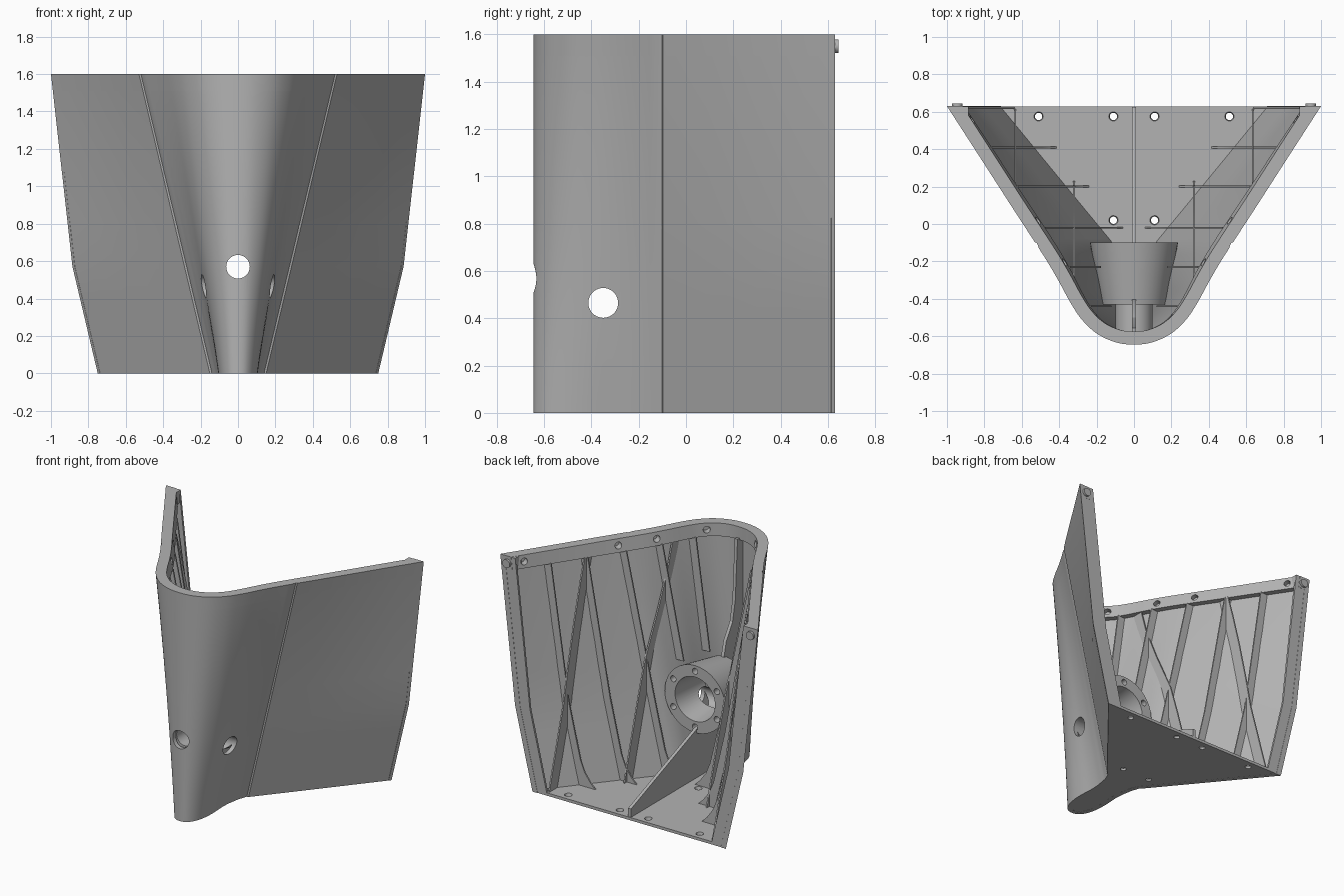
import bpy, bmesh, math
from mathutils import Vector, Matrix

if "Cube" in bpy.data.objects:
    bpy.data.objects.remove(bpy.data.objects["Cube"])

grey = bpy.data.materials.new("plain grey")
grey.diffuse_color = (0.45, 0.45, 0.45, 1)
grey.use_nodes = True
grey.node_tree.nodes["Principled BSDF"].inputs["Base Color"].default_value = grey.diffuse_color

# Hull sections: (y, half width at the top, half width at the bottom)
NOSE = [(-.645, 0, 0), (-.632, .10, .045), (-.585, .20, .08), (-.51, .28, .10), (-.42, .34, .105),
        (-.31, .40, .10), (-.21, .458, .11), (-.105, .525, .145)]
BACK = [(.09, .652, .306), (.30, .787, .479), (.50, .916, .643), (.63, 1.0, .75)]
KNUCKLE = -.105


def smooth_profile():
    mirror = (NOSE[1][0], -NOSE[1][1], -NOSE[1][2])
    p = [Vector(q) for q in [mirror] + NOSE + BACK[:1]]
    out = []
    for i in range(1, len(p) - 2):
        a, b, c, d = p[i - 1:i + 3]
        for s in range(5):
            t = s / 5
            out.append(.5 * (2 * b + (c - a) * t + (2 * a - 5 * b + 4 * c - d) * t * t
                             + (3 * b - a - 3 * c + d) * t ** 3))
    k, nxt = Vector(NOSE[-1]), Vector(BACK[0])
    return out + [k, k.lerp(nxt, .035)] + [Vector(q) for q in BACK]


PROFILE = smooth_profile()


def width(q, z):
    tent = z / .57 if z < .57 else (1.6 - z) / 1.03
    bulge = .046 * tent * max(0, (q[0] - KNUCKLE) / (.63 - KNUCKLE))
    return q[2] + (q[1] - q[2]) * z / 1.6 + bulge


def half_width(y, z):
    for a, b in zip(PROFILE, PROFILE[1:]):
        if y <= b[0]:
            return width(a.lerp(b, max(0, (y - a[0]) / (b[0] - a[0]))), z)
    return width(PROFILE[-1], z)


def wall_y(x, z):
    lo, hi = -.62, .63
    for _ in range(30):
        mid = (lo + hi) / 2
        lo, hi = (mid, hi) if half_width(mid, z) < x else (lo, mid)
    return lo


def finish(name, bm):
    bmesh.ops.recalc_face_normals(bm, faces=bm.faces)
    me = bpy.data.meshes.new(name)
    bm.to_mesh(me)
    bm.free()
    ob = bpy.data.objects.new(name, me)
    bpy.context.collection.objects.link(ob)
    me.materials.append(grey)
    return ob


def prism(name, pts, vec):
    bm = bmesh.new()
    f = bm.faces.new([bm.verts.new(p) for p in pts])
    r = bmesh.ops.extrude_face_region(bm, geom=[f])
    bmesh.ops.translate(bm, vec=vec, verts=[v for v in r['geom'] if isinstance(v, bmesh.types.BMVert)])
    return finish(name, bm)


def rod(bm, a, b, r1, r2=None, seg=24):
    a, b = Vector(a), Vector(b)
    m = Matrix.Translation((a + b) / 2) @ (b - a).to_track_quat('Z', 'Y').to_matrix().to_4x4()
    bmesh.ops.create_cone(bm, cap_ends=True, segments=seg, radius1=r1, radius2=r2 or r1,
                          depth=(b - a).length, matrix=m)


def activate(ob):
    bpy.ops.object.select_all(action='DESELECT')
    ob.select_set(True)
    bpy.context.view_layer.objects.active = ob


def cut(ob, cutter):
    activate(ob)
    m = ob.modifiers.new("holes", 'BOOLEAN')
    m.operation, m.solver, m.object = 'DIFFERENCE', 'EXACT', cutter
    bpy.ops.object.modifier_apply(modifier=m.name)


def plan_line(z):
    side = [Vector((width(q, z), q[0])) for q in PROFILE]
    return side[::-1] + [Vector((-p.x, p.y)) for p in side[1:]]


def hull_shell():
    levels = [0, .2, .4, .57, .8, 1.1, 1.35, 1.509, 1.51, 1.6]
    outer, inner = [], []
    for z in levels:
        line = plan_line(z)
        th = .07 if z >= 1.51 else .03
        o, n_ = [], []
        last = len(line) - 1
        for i, p in enumerate(line):
            t = (line[min(i + 1, last)] - line[max(i - 1, 0)]).normalized()
            n = Vector((-t.y, t.x))
            q = p - n * th
            if i in (0, last):
                q = Vector((p.x - math.copysign(th / abs(n.x), p.x), p.y))
            groove = .007 if abs(p.y - KNUCKLE) < 1e-4 else 0
            o.append((*(p - n * groove), z))
            n_.append((*q, z))
        outer.append(o)
        inner.append(n_)
    bm = bmesh.new()
    rings = [[bm.verts.new(lv[i]) for lv in outer + inner[::-1]] for i in range(len(outer[0]))]
    for a, b in zip(rings, rings[1:]):
        for j in range(len(a)):
            k = (j + 1) % len(a)
            bm.faces.new((a[j], a[k], b[k], b[j]))
    bm.faces.new(rings[0])
    bm.faces.new(rings[-1][::-1])
    return finish("hull_shell", bm)


shell = hull_shell()

# Floor plate inside the hull
floor = prism("floor_plate", [(p.x * .985, min(p.y + .006, .629), .001) for p in plan_line(0)], (0, 0, .02))

# Lathed mount with a stepped bore
bm = bmesh.new()
lathe = [(.235, -.10), (.175, -.43), (.10, -.43), (.10, -.59), (.063, -.59), (.063, -.38), (.12, -.38), (.155, -.10)]
N = 48
rings = [[bm.verts.new((r * math.sin(2 * math.pi * i / N), y, .57 + r * math.cos(2 * math.pi * i / N)))
          for r, y in lathe] for i in range(N)]
for i in range(N):
    a, b = rings[i], rings[(i + 1) % N]
    for j in range(len(lathe)):
        k = (j + 1) % len(lathe)
        bm.faces.new((a[j], a[k], b[k], b[j]))
mount = finish("mount_cone", bm)

# Centre ribs below and above the mount
lower = prism("lower_centre_rib", [(-.011, y, z) for y, z in
              [(.625, .01), (.625, .08), (-.10, .36), (-.43, .42), (-.59, .47), (-.61, .01)]], (.022, 0, 0))
prism("upper_centre_rib", [(-.011, y, z) for y, z in
      [(-.62, .66), (-.40, .73), (-.43, .85), (-.50, .96), (-.53, 1.1), (-.555, 1.52), (-.62, 1.52)]], (.022, 0, 0))


# Hole cutters
def cutter(rods):
    bm = bmesh.new()
    for r in rods:
        rod(bm, *r)
    ob = finish("hole_cutter", bm)
    ob.hide_render = True
    return ob


rim = []
for y in (.52, -.02, -.24, -.55):
    d = (half_width(y + .01, 1.555) - half_width(y - .01, 1.555)) / .02
    n = Vector((1, -d, 0)).normalized()
    p = Vector((half_width(y, 1.555), y, 1.555)) - n * .07
    for s in (1, -1):
        f = Vector((s, 1, 1))
        rim.append(((p - n * .03) * f, (p + n * .045) * f, .023))
cross = ((-.6, -.35, .465), (.6, -.35, .465), .063, None, 40)
bolts = []
for i in range(6):
    x, z = .195 * math.sin(i * math.pi / 3), .57 + .195 * math.cos(i * math.pi / 3)
    bolts.append(((x, -.05, z), (x, -.17, z), .021))
screws = [((s * x, y, -.02), (s * x, y, .03), .014, .027)
          for x, y in ((.51, .575), (.11, .575), (.11, .02)) for s in (1, -1)]
side_cut = cutter([cross])
jobs = [(shell, cutter(rim + [((0, -.8, .57), (0, -.45, .57), .063, None, 40)])), (shell, side_cut),
        (mount, cutter(bolts)), (mount, side_cut), (lower, side_cut), (floor, cutter(screws))]
for ob, c in jobs:
    cut(ob, c)
for c in {c for _, c in jobs}:
    bpy.data.objects.remove(c)

# Ribs, rear flanges, corner blocks and pegs, both sides
ZS = [.01, .06, .12, .2, .35, .57, .8, 1.1, 1.35, 1.515]
for s in (1, -1):
    tag = "right" if s > 0 else "left"
    for i, y in enumerate((.41, .20, -.02, -.23, -.44)):
        zs = ZS if y > -.1 else [.74, .8, .9, 1.1, 1.35, 1.515]
        out = [(s * (half_width(y, z) - .015), y - .005, z) for z in zs]
        inn = []
        for z in zs:
            depth = .075 + .09 * max(0, 1 - z / .2) ** 2
            inn.append((s * max(.012, half_width(y, z) - .012 - depth), y - .005, z))
        prism(f"{tag}_frame_{i + 1}", out + inn[::-1], (0, .01, 0))
    for i, x in enumerate((.635, .32)):
        out = [(s * x - .005, wall_y(x, z) + .02, z) for z in ZS]
        inn = [(s * x - .005, min(wall_y(x, z) + .13, .625), z) for z in ZS]
        prism(f"{tag}_diagonal_rib_{i + 1}", out + inn[::-1], (.01, 0, 0))
    edge = [(half_width(.63, z) - .012, z) for z in (.002, .57, 1.599)]
    prism(f"{tag}_rear_flange", [(s * x, .614, z) for x, z in edge]
          + [(s * (x - .103), .614, z) for x, z in edge[::-1]], (0, .015, 0))
    prism(f"{tag}_corner_block", [(s * x, y, 1.511) for x, y in
          [(.885, .56), (.885, .629), (.98, .629), (.94, .56)]], (0, 0, .088))
    bm = bmesh.new()
    rod(bm, (s * .945, .60, 1.55), (s * .945, .645, 1.55), .029)
    finish(f"{tag}_peg", bm)

# Smooth curved surfaces, keep edges crisp
for ob in list(bpy.context.scene.objects):
    activate(ob)
    bpy.ops.object.shade_smooth_by_angle(angle=math.radians(20))
